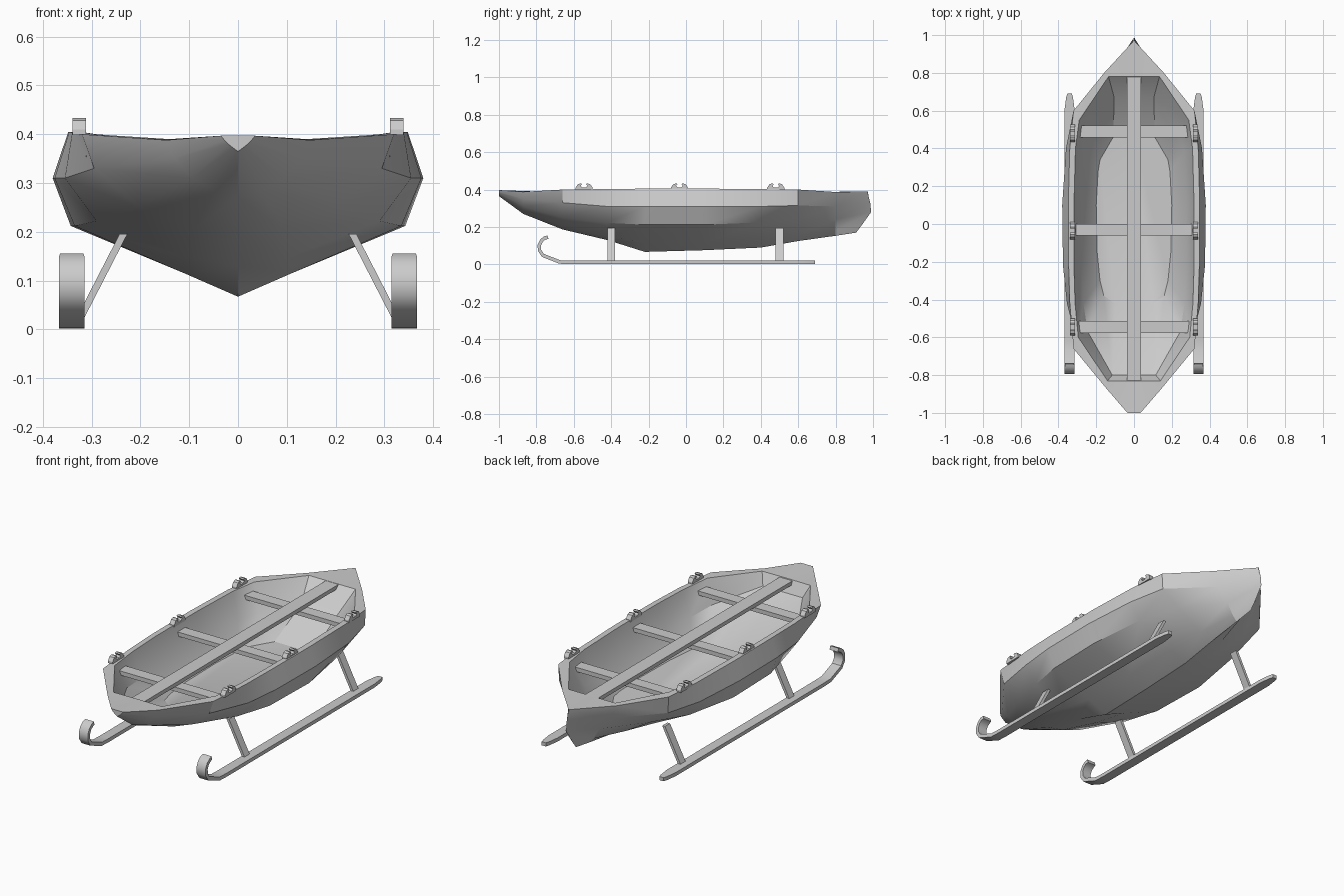
import bpy, bmesh, math
from mathutils import Vector


def make(name, verts, faces, mirror=False, smooth=None):
    me = bpy.data.meshes.new(name)
    bm = bmesh.new()
    vs = [bm.verts.new(v) for v in verts]
    for f in faces:
        bm.faces.new([vs[i] for i in f])
    if mirror:
        bmesh.ops.mirror(bm, geom=bm.verts[:] + bm.edges[:] + bm.faces[:],
                         axis='X', merge_dist=0.0005)
    bmesh.ops.remove_doubles(bm, verts=bm.verts[:], dist=0.0005)
    bmesh.ops.recalc_face_normals(bm, faces=bm.faces[:])
    bm.to_mesh(me)
    bm.free()
    ob = bpy.data.objects.new(name, me)
    bpy.context.collection.objects.link(ob)
    if smooth:
        bpy.context.view_layer.objects.active = ob
        ob.select_set(True)
        bpy.ops.object.shade_smooth_by_angle(angle=math.radians(smooth))
        ob.select_set(False)
    return ob


def box(name, x0, x1, y0, y1, z0, z1):
    v = [(x, y, z) for x in (x0, x1) for y in (y0, y1) for z in (z0, z1)]
    return make(name, v, [(0, 1, 3, 2), (4, 6, 7, 5), (0, 4, 5, 1),
                          (2, 3, 7, 6), (0, 2, 6, 4), (1, 5, 7, 3)])


# Hull half-sections: y, keel z, then (x, z) for bottom, chine, widest line, gunwale
stations = [
    (-1.00, .365, .010, .372, .020, .380, .028, .388, .035, .397),
    (-0.87, .270, .050, .285, .095, .310, .130, .350, .147, .388),
    (-0.66, .187, .090, .207, .205, .250, .295, .330, .320, .400),
    (-0.42, .130, .110, .150, .290, .222, .355, .310, .340, .403),
    (-0.22, .067, .110, .115, .335, .212, .376, .310, .346, .405),
    (0.10, .076, .110, .115, .343, .212, .380, .310, .348, .405),
    (0.40, .090, .100, .128, .300, .225, .360, .310, .340, .403),
    (0.60, .125, .070, .155, .215, .240, .315, .315, .320, .400),
    (0.80, .153, .025, .180, .060, .240, .120, .310, .158, .387),
]
verts, faces = [], []
for y, zk, *p in stations:
    verts.append((0, y, zk))
    verts += [(p[i], y, p[i + 1]) for i in range(0, 8, 2)]
# raked stern post
verts += [(0, .91, .17), (0.002, .94, .21), (0.002, .99, .28), (0.002, .985, .33), (0.002, .97, .39)]
N = 10
for i in range(N - 1):
    for j in range(4):
        a = i * 5 + j
        faces.append((a, a + 1, a + 6, a + 5))
verts.append((0, -1, .397))
verts.append((0, .972, .39))
faces.append((0, 1, 2, 3, 4, 50))
faces.append((45, 46, 47, 48, 49, 51))

# Cockpit rings: rim, wall, floor
rim = [(0, -.83), (.14, -.83), (.295, -.60), (.312, -.42), (.318, -.22),
       (.318, .10), (.310, .40), (.290, .55), (.135, .78), (0, .78)]
rim_z = [.391, .390, .400, .403, .405, .405, .403, .400, .388, .388]
wall = [(0, -.80), (.115, -.80), (.245, -.57), (.268, -.42), (.278, -.22),
        (.278, .10), (.268, .38), (.235, .50), (.105, .67), (0, .67)]
wall_z = [.33, .33, .285, .27, .265, .265, .27, .275, .285, .285]
floor = [(0, -.42), (.10, -.42), (.16, -.38), (.18, -.30), (.195, -.15),
         (.20, .10), (.19, .28), (.18, .34), (.11, .46), (0, .46)]
for ring, zs in ((rim, rim_z), (wall, wall_z), (floor, [.17] * N)):
    verts += [(x, y, z) for (x, y), z in zip(ring, zs)]
R, W, F = 52, 62, 72
for i in range(N - 1):
    faces.append((i * 5 + 4, i * 5 + 9, R + i + 1, R + i))
    faces.append((R + i, R + i + 1, W + i + 1, W + i))
    faces.append((W + i, W + i + 1, F + i + 1, F + i))
faces.append((50, 4, R))
faces.append((51, R + 9, 49))
faces.append(tuple(range(F, F + N)))
make("hull", verts, faces, mirror=True, smooth=28)

# Lengthwise plank and seats
box("centre_plank", -.037, .037, -.85, .80, .367, .387)
for n, y in enumerate((-.545, -.03, .49)):
    box(f"seat_{n}", -.312, .312, y - .031, y + .031, .345, .367)


# Oarlocks: notched profile extruded across x
half = [(.046, .398), (.046, .410), (.034, .428), (.020, .433), (.010, .430),
        (.018, .420), (.010, .411)]
prof = half + [(-y, z) for y, z in reversed(half)]
n = len(prof)
for y0 in (-.545, -.035, .48):
    for s in (-1, 1):
        v = [(s * x, y0 + y, z) for x in (.312, .339) for y, z in prof]
        f = [tuple(range(n)), tuple(range(n, 2 * n))]
        f += [(i, (i + 1) % n, n + (i + 1) % n, n + i) for i in range(n)]
        make("oarlock", v, f)

# Skis: ribbon swept along a path of (y, z, half width)
path = [(.69, .011, .012), (.67, .011, .018), (.61, .011, .026), (-.62, .011, .026),
        (-.675, .013, .026), (-.765, .048, .026), (-.783, .075, .026),
        (-.784, .104, .026), (-.772, .128, .026), (-.755, .141, .026), (-.738, .146, .024)]
for s in (-1, 1):
    v, f = [], []
    for i, (y, z, hw) in enumerate(path):
        a, b = path[max(i - 1, 0)], path[min(i + 1, len(path) - 1)]
        t = Vector((b[0] - a[0], b[1] - a[1])).normalized() * .0095
        for dx, k in ((-hw, -1), (hw, -1), (hw, 1), (-hw, 1)):
            v.append((s * .341 + dx, y + t.y * k, z - t.x * k))
    m = len(path)
    for i in range(m - 1):
        for j in range(4):
            f.append((i * 4 + j, i * 4 + (j + 1) % 4, i * 4 + 4 + (j + 1) % 4, i * 4 + 4 + j))
    f += [(0, 1, 2, 3), tuple(range(4 * m - 4, 4 * m))]
    make("ski", v, f, smooth=35)

    # Slanted struts from ski to hull
    for y in (-.40, .50):
        v = [(s * (x + d), y + e, z) for x, z in ((.326, .018), (.235, .195))
             for d, e in ((-.008, -.021), (.008, -.021), (.008, .021), (-.008, .021))]
        make("ski_strut", v, [(0, 1, 2, 3), (4, 5, 6, 7)] +
             [(i, (i + 1) % 4, 4 + (i + 1) % 4, 4 + i) for i in range(4)])
